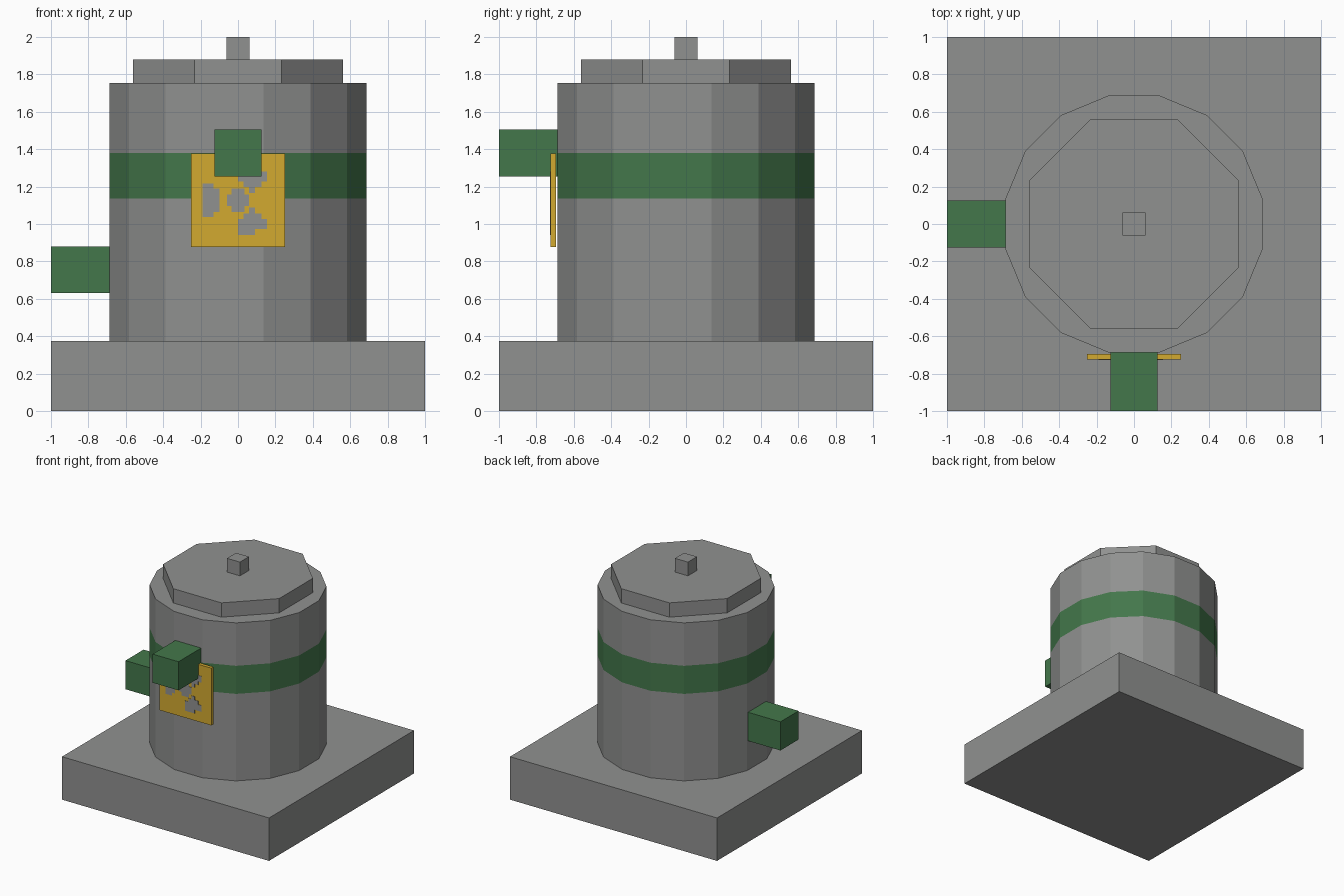
import bpy
import bmesh
import math

default = bpy.data.objects.get("Cube")
if default:
    bpy.data.objects.remove(default, do_unlink=True)


def material(name, color):
    mat = bpy.data.materials.new(name)
    mat.use_nodes = True
    mat.diffuse_color = (*color, 1)
    bsdf = mat.node_tree.nodes["Principled BSDF"]
    bsdf.inputs["Base Color"].default_value = (*color, 1)
    bsdf.inputs["Roughness"].default_value = 0.8
    return mat


GREY = material("grey metal", (0.28, 0.285, 0.28))
GREEN = material("green paint", (0.057, 0.185, 0.07))
YELLOW = material("yellow sign", (0.65, 0.40, 0.03))


def finish(name, bm, *mats):
    bmesh.ops.recalc_face_normals(bm, faces=bm.faces)
    mesh = bpy.data.meshes.new(name)
    bm.to_mesh(mesh)
    bm.free()
    for mat in mats:
        mesh.materials.append(mat)
    obj = bpy.data.objects.new(name, mesh)
    bpy.context.collection.objects.link(obj)
    return obj


def add_box(bm, x, y, z):
    """Add a box spanning three (min, max) ranges."""
    verts = bmesh.ops.create_cube(bm, size=1)["verts"]
    for v in verts:
        v.co = [lo + (c + 0.5) * (hi - lo) for c, (lo, hi) in zip(v.co, (x, y, z))]


def box(name, mat, x, y, z):
    bm = bmesh.new()
    add_box(bm, x, y, z)
    return finish(name, bm, mat)


def drum(name, sides, radius, heights, *mats):
    """Upright prism with one ring of vertices at each height."""
    bm = bmesh.new()
    step = math.tau / sides
    rings = [[bm.verts.new((radius * math.cos((i + 0.5) * step),
                            radius * math.sin((i + 0.5) * step), z))
              for i in range(sides)] for z in heights]
    for low, high in zip(rings, rings[1:]):
        for i in range(sides):
            j = (i + 1) % sides
            bm.faces.new((low[i], low[j], high[j], high[i]))
    bm.faces.new(rings[0])
    bm.faces.new(rings[-1])
    return finish(name, bm, *mats)


# Base slab
box("base", GREY, (-1, 1), (-1, 1), (0, 0.375))

# Tank with a painted band
tank = drum("tank", 16, 0.7, (0.375, 1.135, 1.38, 1.755), GREY, GREEN)
for face in tank.data.polygons:
    if abs(face.normal.z) < 0.5 and 1.135 < face.center.z < 1.38:
        face.material_index = 1

# Lid and knob
drum("lid", 8, 0.607, (1.755, 1.88), GREY)
box("lid_knob", GREY, (-0.0625, 0.0625), (-0.0625, 0.0625), (1.88, 2))

# Connection ports
box("front_port", GREEN, (-0.125, 0.125), (-1, -0.686), (1.255, 1.505))
box("right_port", GREEN, (-1, -0.686), (-0.125, 0.125), (0.63, 0.88))

# Warning sign with a stepped three-blade symbol
box("warning_sign", YELLOW, (-0.25, 0.25), (-0.725, -0.695), (0.877, 1.377))
mid = 1.127
centred = [  # x from, x to, half height: side blade, then hub
    (-0.19, -0.13, 0.09), (-0.13, -0.10, 0.063),
    (-0.06, -0.035, 0.032), (-0.035, 0.035, 0.063), (0.035, 0.06, 0.032)]
blade = [  # x from, x to, distance from the middle
    (0.06, 0.09, 0.04, 0.07), (0.03, 0.125, 0.07, 0.10),
    (0, 0.155, 0.10, 0.155), (0, 0.09, 0.155, 0.187)]
depth = (-0.728, -0.724)
bm = bmesh.new()
for x0, x1, half in centred:
    add_box(bm, (x0, x1), depth, (mid - half, mid + half))
for x0, x1, near, far in blade:
    add_box(bm, (x0, x1), depth, (mid - far, mid - near))
    add_box(bm, (x0, x1), depth, (mid + near, mid + far))
finish("warning_symbol", bm, GREY)
